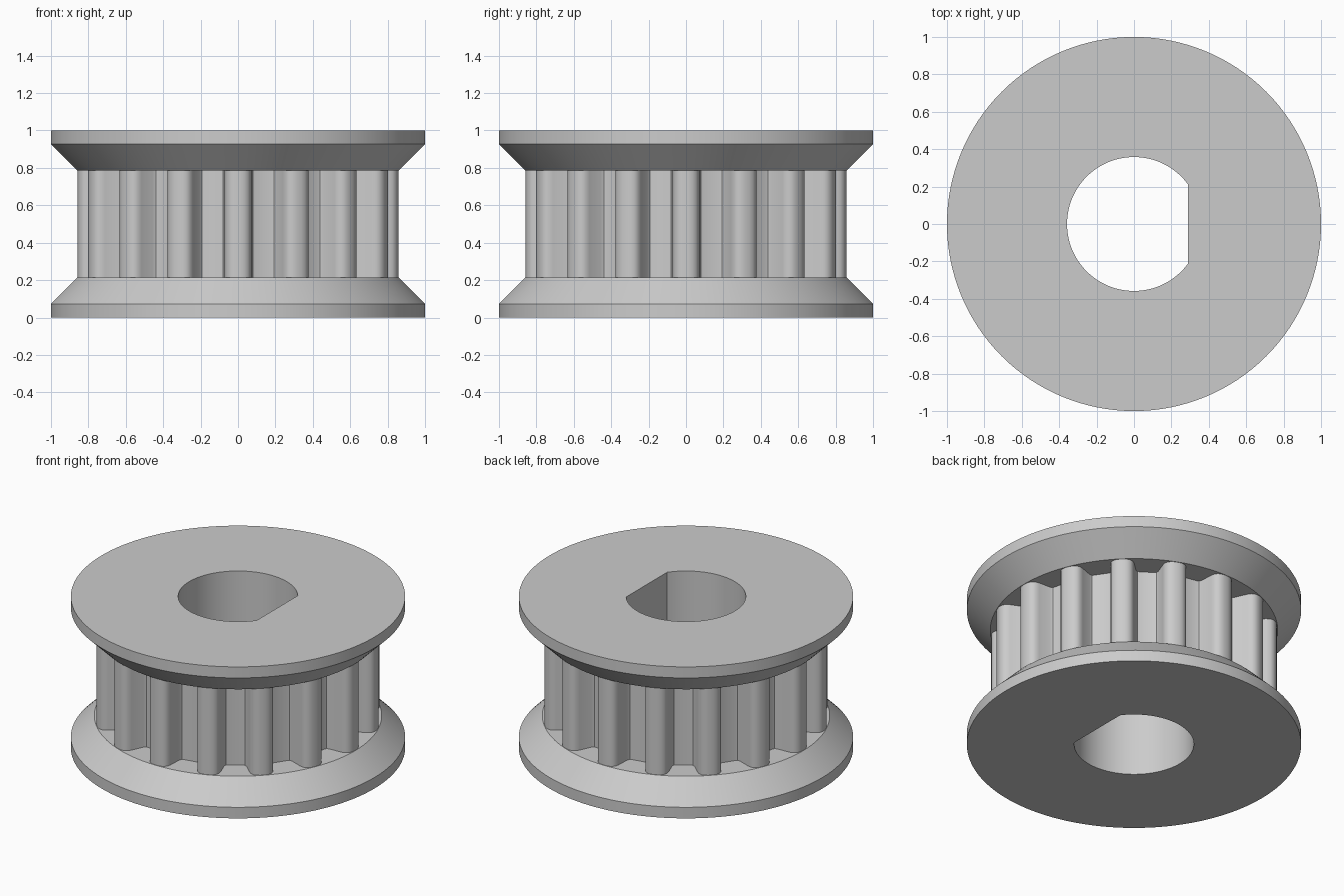
import bpy, bmesh
from math import sin, cos, pi, tau, radians

cube = bpy.data.objects.get("Cube")
if cube:
    bpy.data.objects.remove(cube, do_unlink=True)

SEGMENTS = 128
TEETH = 16
BORE = 0.358
FLAT = BORE * cos(tau * 13 / SEGMENTS)   # flat side of the D-shaped bore

metal = bpy.data.materials.new("light grey metal")
metal.use_nodes = True
metal.diffuse_color = (0.6, 0.6, 0.6, 1)
metal.node_tree.nodes["Principled BSDF"].inputs["Base Color"].default_value = (0.6, 0.6, 0.6, 1)


def finish(name, bm, angle):
    bmesh.ops.recalc_face_normals(bm, faces=bm.faces[:])
    mesh = bpy.data.meshes.new(name)
    bm.to_mesh(mesh)
    bm.free()
    mesh.materials.append(metal)
    obj = bpy.data.objects.new(name, mesh)
    bpy.context.collection.objects.link(obj)
    bpy.ops.object.select_all(action="DESELECT")
    obj.select_set(True)
    bpy.context.view_layer.objects.active = obj
    bpy.ops.object.shade_smooth_by_angle(angle=radians(angle))
    return obj


def bridge(bm, a, b):
    n = len(a)
    for i in range(n):
        j = (i + 1) % n
        bm.faces.new((a[i], a[j], b[j], b[i]))


def ring(bm, radius, z):
    """Circle of vertices; no radius gives the D-shaped bore outline."""
    verts = []
    for i in range(SEGMENTS):
        t = tau * i / SEGMENTS
        r = radius
        if r is None:
            r = min(BORE, FLAT / cos(t)) if cos(t) > 0.1 else BORE
        verts.append(bm.verts.new((r * cos(t), r * sin(t), z)))
    return verts


# Hub with both flanges and the bore, as one closed turned profile
lower = [(None, 0), (1, 0), (1, 0.073), (0.86, 0.213), (0.65, 0.213)]
upper = [(r, 1 - z) for r, z in reversed(lower)]
bm = bmesh.new()
rings = [ring(bm, r, z) for r, z in lower + upper]
for k, loop in enumerate(rings):
    bridge(bm, loop, rings[(k + 1) % len(rings)])
finish("flanged_hub", bm, 30)

# Toothed belt: half a tooth as (sideways, outward), mirrored and repeated
half = [(0.092, 0.697), (0.081, 0.702), (0.074, 0.718), (0.071, 0.80),
        (0.066, 0.825), (0.053, 0.843), (0.034, 0.853), (0.014, 0.857)]
tooth = [(-s, r) for s, r in half] + list(reversed(half))
outline = []
for k in range(TEETH):
    t = tau * k / TEETH
    outline += [(r * cos(t) - s * sin(t), r * sin(t) + s * cos(t)) for s, r in tooth]
bm = bmesh.new()
bottom, top = [[bm.verts.new((x, y, z)) for x, y in outline] for z in (0.205, 0.795)]
bridge(bm, bottom, top)
finish("belt_teeth", bm, 35)
